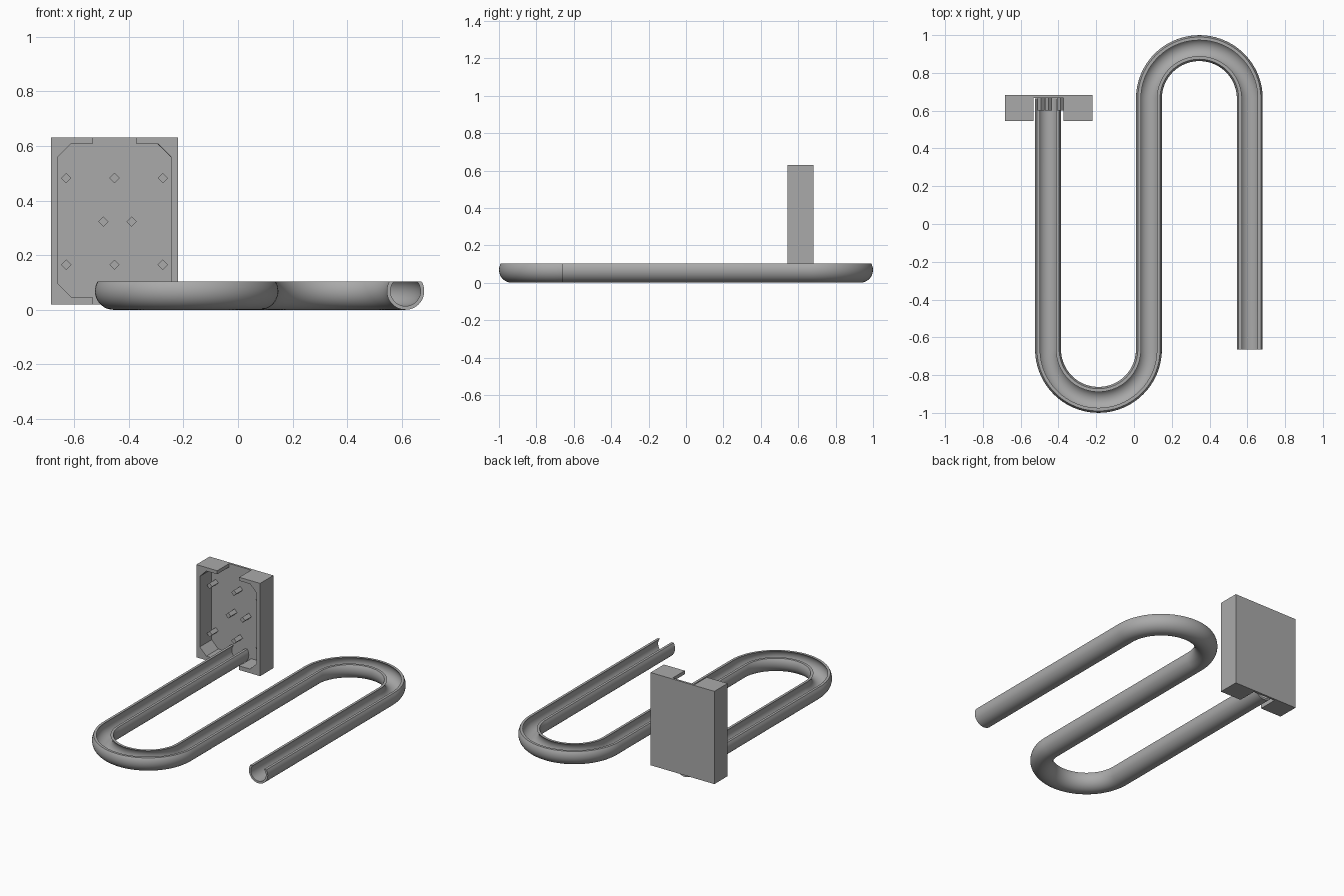
import bpy, bmesh, math
from mathutils import Vector, Matrix

if "Cube" in bpy.data.objects:
    bpy.data.objects.remove(bpy.data.objects["Cube"])

grey = bpy.data.materials.new("plain grey")
grey.use_nodes = True
COLOUR = (0.4, 0.4, 0.4, 1)
grey.diffuse_color = COLOUR
grey.node_tree.nodes["Principled BSDF"].inputs["Base Color"].default_value = COLOUR


def finish(name, bm):
    bmesh.ops.recalc_face_normals(bm, faces=bm.faces)
    mesh = bpy.data.meshes.new(name)
    bm.to_mesh(mesh)
    bm.free()
    mesh.materials.append(grey)
    obj = bpy.data.objects.new(name, mesh)
    bpy.context.collection.objects.link(obj)
    return obj


def prism(name, outline, y0, y1):
    """Extrude an x-z outline along y."""
    bm = bmesh.new()
    face = bm.faces.new([bm.verts.new((x, y0, z)) for x, z in outline])
    ext = bmesh.ops.extrude_face_region(bm, geom=[face])["geom"]
    bmesh.ops.translate(bm, vec=(0, y1 - y0, 0),
                        verts=[v for v in ext if isinstance(v, bmesh.types.BMVert)])
    return finish(name, bm)


def rect(x0, x1, z0, z1):
    return [(x0, z0), (x1, z0), (x1, z1), (x0, z1)]


# Open tube channel: a C-shaped section swept along a serpentine path
R, R_IN, TOP = 0.0686, 0.055, 0.104
LEFT_X, BEND, RUN = -0.455, 0.267, 0.664


def arc(radius, steps=32):
    a = math.asin((TOP - R) / radius)
    return [(radius * math.cos(t), R + radius * math.sin(t))
            for t in (a - (math.pi + 2 * a) * i / steps for i in range(steps + 1))]


section = arc(R) + arc(R_IN)[::-1]
STEPS = 48
stations = [(Vector((LEFT_X, RUN, 0)), Vector((1, 0, 0)))]
for cx, cy, start, sweep in ((LEFT_X + BEND, -RUN, math.pi, math.pi),
                             (LEFT_X + 3 * BEND, RUN, math.pi, -math.pi)):
    for i in range(STEPS + 1):
        t = start + sweep * i / STEPS
        out = Vector((math.cos(t), math.sin(t), 0))
        side = -out if sweep > 0 else out * -1
        stations.append((Vector((cx, cy, 0)) + out * BEND, side))
stations.append((Vector((LEFT_X + 4 * BEND, -RUN, 0)), Vector((-1, 0, 0))))

bm = bmesh.new()
rings = []
previous = None
for centre, side in stations:
    # keep the section from flipping over between the bends
    if previous and previous.dot(side) < 0:
        side = -side
    previous = side
    rings.append([bm.verts.new(centre + side * u + Vector((0, 0, w))) for u, w in section])
n = len(section)
for a, b in zip(rings, rings[1:]):
    for j in range(n):
        k = (j + 1) % n
        bm.faces.new((a[j], a[k], b[k], b[j]))
half = n // 2
for ring in (rings[0], rings[-1]):
    for j in range(half - 1):
        bm.faces.new((ring[j], ring[j + 1], ring[n - 2 - j], ring[n - 1 - j]))
channel = finish("serpentine_channel", bm)
bpy.context.view_layer.objects.active = channel
channel.select_set(True)
bpy.ops.object.shade_smooth_by_angle(angle=math.radians(35))
channel.select_set(False)

# Upright housing: a block hollowed from the front, slotted top and bottom
BX, FRONT, FLOOR, BACK = -0.452, 0.544, 0.668, 0.682
housing = prism("housing", rect(BX - 0.232, BX + 0.232, 0.02, 0.63), FRONT, BACK)
W, LOW, HIGH, C = 0.207, 0.047, 0.607, 0.048
right = [(W - C, LOW), (W, LOW + C), (W, HIGH - C), (W - C, HIGH)]
pocket = [(BX + x, z) for x, z in right] + [(BX - x, z) for x, z in right[::-1]]
cutters = [prism("pocket_cutter", pocket, FRONT - 0.1, FLOOR),
           prism("slot_cutter", rect(BX - 0.08, BX + 0.08, -0.1, 0.8), FRONT - 0.1, FLOOR)]
bpy.context.view_layer.objects.active = housing
for cutter in cutters:
    cutter.hide_render = True
    mod = housing.modifiers.new("cut", "BOOLEAN")
    mod.operation, mod.solver, mod.object = "DIFFERENCE", "EXACT", cutter
    bpy.ops.object.modifier_apply(modifier=mod.name)
    bpy.data.objects.remove(cutter)

# Diamond mounting pegs standing on the housing floor
D = 0.019
pegs = [(dx, z) for z in (0.165, 0.482) for dx in (-0.177, 0, 0.177)]
pegs += [(-0.041, 0.323), (0.063, 0.323)]
for i, (dx, z) in enumerate(pegs):
    x = BX + dx
    prism(f"peg_{i + 1}", [(x + D, z), (x, z + D), (x - D, z), (x, z - D)], 0.602, FLOOR + 0.004)
